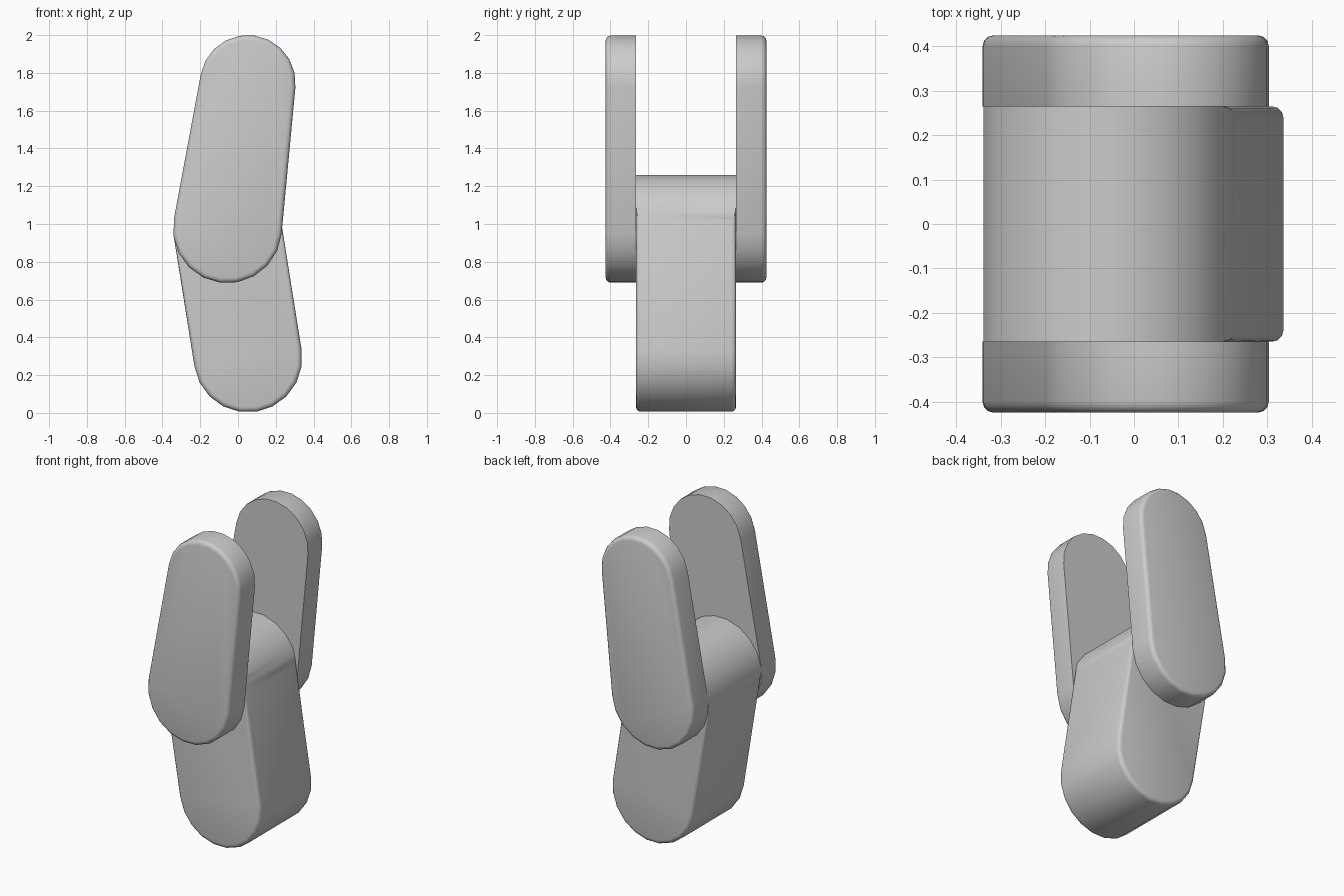
import bpy, bmesh, math
from mathutils import Vector

cube = bpy.data.objects.get("Cube")
if cube:
    bpy.data.objects.remove(cube, do_unlink=True)

# Single plain grey
grey = bpy.data.materials.new("plain_grey")
grey.use_nodes = True
colour = (0.6, 0.6, 0.6, 1)
grey.diffuse_color = colour
grey.node_tree.nodes["Principled BSDF"].inputs["Base Color"].default_value = colour

ARC_STEPS = 10
BEVEL = 0.025


def link_profile(low, low_r, high, high_r):
    """Outline of two circles joined by their outer tangents, in x and z."""
    low, high = Vector(low), Vector(high)
    axis = high - low
    heading = math.atan2(axis.y, axis.x)
    spread = math.acos((low_r - high_r) / axis.length)
    points = []
    for centre, radius, start, sweep in (
            (high, high_r, heading - spread, 2 * spread),
            (low, low_r, heading + spread, 2 * (math.pi - spread))):
        for i in range(ARC_STEPS + 1):
            a = start + sweep * i / ARC_STEPS
            points.append(centre + radius * Vector((math.cos(a), math.sin(a))))
    return points


def make_link(name, profile, y0, y1, rounded):
    """Extrude a profile along y and round the rim edges chosen by a rule."""
    bm = bmesh.new()
    face = bm.faces.new([bm.verts.new((p.x, y0, p.y)) for p in profile])
    moved = bmesh.ops.extrude_face_region(bm, geom=[face])["geom"]
    bmesh.ops.translate(bm, vec=(0, y1 - y0, 0),
                        verts=[v for v in moved if isinstance(v, bmesh.types.BMVert)])
    bmesh.ops.recalc_face_normals(bm, faces=bm.faces)
    rim = []
    for e in bm.edges:
        a, b = (v.co for v in e.verts)
        if abs(a.y - b.y) < 1e-4 and rounded((a + b) / 2):
            rim.append(e)
    bmesh.ops.bevel(bm, geom=rim, offset=BEVEL, offset_type='OFFSET',
                    segments=3, profile=0.5, affect='EDGES')
    mesh = bpy.data.meshes.new(name)
    bm.to_mesh(mesh)
    bm.free()
    obj = bpy.data.objects.new(name, mesh)
    bpy.context.collection.objects.link(obj)
    mesh.materials.append(grey)
    bpy.ops.object.select_all(action='DESELECT')
    obj.select_set(True)
    bpy.context.view_layer.objects.active = obj
    bpy.ops.object.shade_smooth_by_angle(angle=math.radians(35))
    return obj


JOINT = (-0.056, 0.975)

# Thick lower link, rounded only below the joint
lower = link_profile((0.053, 0.29), 0.287, JOINT, 0.287)
make_link("lower_link", lower, -0.265, 0.265, lambda m: m.z < 0.95)

# Pair of thin upper links, rounded on their outer rims
upper = link_profile(JOINT, 0.288, (0.052, 1.747), 0.253)
for name, side in (("front_upper_link", -1), ("back_upper_link", 1)):
    make_link(name, upper, side * 0.265, side * 0.425, lambda m: abs(m.y) > 0.4)
